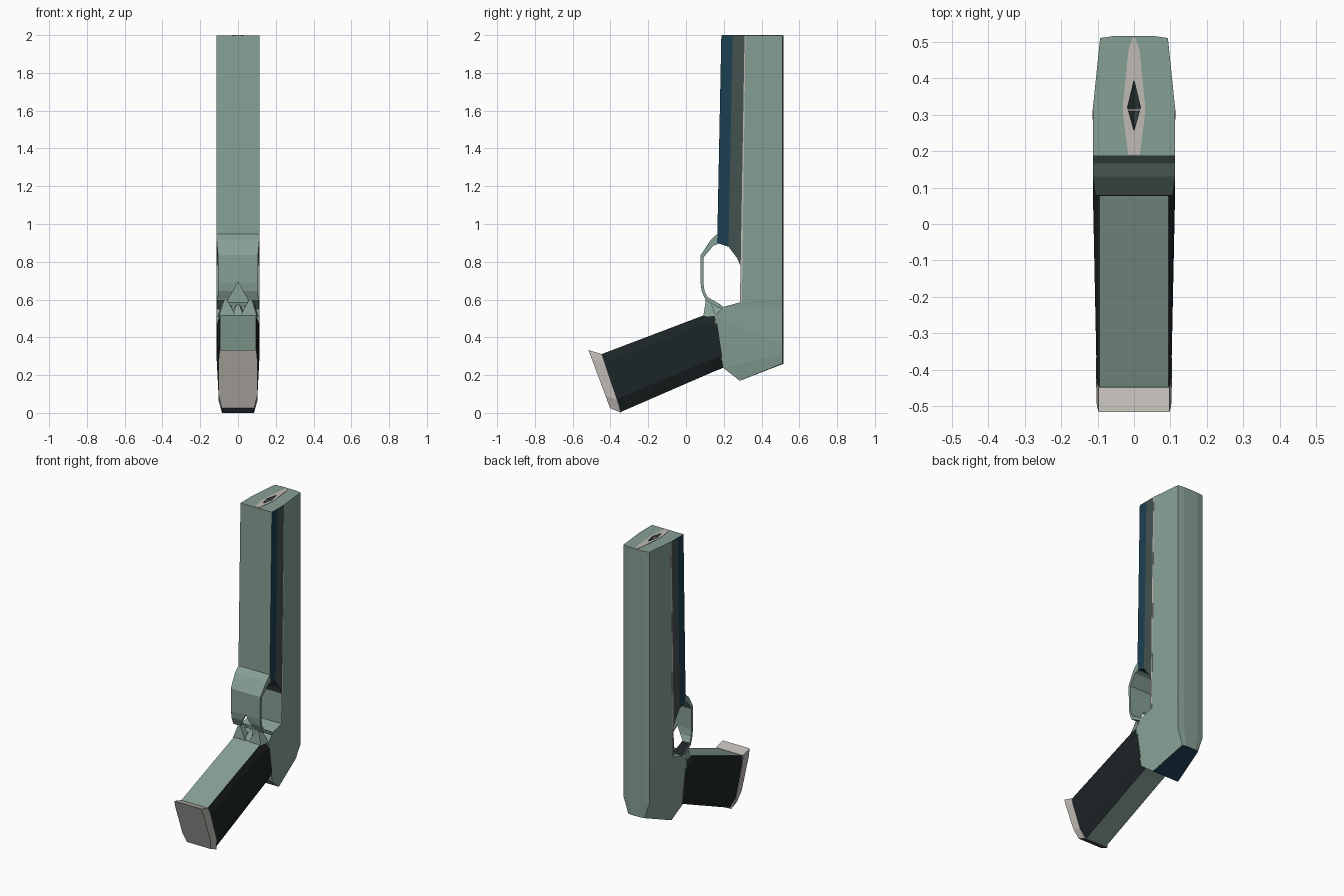
import bpy, bmesh
from mathutils import Vector

if "Cube" in bpy.data.objects:
    bpy.data.objects.remove(bpy.data.objects["Cube"])


def material(name, rgb):
    m = bpy.data.materials.new(name)
    m.diffuse_color = (*rgb, 1)
    m.use_nodes = True
    m.node_tree.nodes["Principled BSDF"].inputs["Base Color"].default_value = m.diffuse_color
    return m


GREEN = material("sage", (0.24, 0.35, 0.30))
GREY = material("slate", (0.055, 0.085, 0.08))
NAVY = material("navy", (0.012, 0.05, 0.085))
BLACK = material("black", (0.012, 0.018, 0.019))
LIGHT = material("pale", (0.52, 0.49, 0.46))


def loft(name, rings, mats, pick=None):
    """Skin closed rings of (x, y, z); pick(normal, centre) gives a material slot."""
    bm = bmesh.new()
    vs = [[bm.verts.new(p) for p in r] for r in rings]
    n = len(vs[0])
    for a, b in zip(vs, vs[1:]):
        for i in range(n):
            j = (i + 1) % n
            bm.faces.new((a[i], a[j], b[j], b[i]))
    bm.faces.new(vs[0])
    bm.faces.new(vs[-1][::-1])
    bmesh.ops.recalc_face_normals(bm, faces=bm.faces)
    bm.normal_update()
    if pick:
        for f in bm.faces:
            f.material_index = pick(f.normal, f.calc_center_median())
    me = bpy.data.meshes.new(name)
    bm.to_mesh(me)
    bm.free()
    for m in mats:
        me.materials.append(m)
    ob = bpy.data.objects.new(name, me)
    bpy.context.collection.objects.link(ob)
    return ob


def prism(name, profile, w, mats, pick=None):
    """Side profile (y, z) pulled across the width."""
    return loft(name, [[(x, y, z) for y, z in profile] for x in (-w, w)], mats, pick)


def mirrored(ob):
    mod = ob.modifiers.new("mirror", 'MIRROR')
    mod.use_clip = True
    return ob


# Slide and rear frame: trapezoid with a slight crown, lofted downward
def body_ring(f, b, wf=0.113, wb=0.093):
    (fy, fz), (by, bz) = f, b
    half = [(wf, fy, fz), (wb, by - 0.006, bz), (wb * 0.55, by, bz)]
    return half + [(-x, y, z) for x, y, z in reversed(half)]


slide = loft("slide_and_frame", [
    body_ring((0.315, 1.998), (0.516, 1.998)),
    body_ring((0.285, 0.585), (0.516, 0.60)),
    body_ring((0.195, 0.56), (0.516, 0.56)),
    body_ring((0.15, 0.51), (0.516, 0.36)),
    body_ring((0.195, 0.24), (0.516, 0.31), 0.110, 0.075),
    body_ring((0.285, 0.17), (0.516, 0.26), 0.095, 0.06),
], [GREEN, NAVY], lambda n, c: 1 if n.z < -0.85 else 0)

# Under-barrel rail in two coloured bands
rail = prism("lower_rail", [(0.187, 1.998), (0.247, 1.998), (0.225, 0.88), (0.165, 0.90)],
             0.113, [NAVY, GREEN],
             lambda n, c: 1 if n.y < -0.5 or n.z > 0.9 else 0)
band = prism("upper_rail", [(0.247, 1.998), (0.315, 1.998), (0.298, 0.76),
                            (0.27, 0.82), (0.225, 0.88)],
             0.113, [GREY, GREEN], lambda n, c: 1 if n.z > 0.9 else 0)
prism("seam_strip", [(0.286, 0.585), (0.296, 0.585), (0.315, 1.997), (0.310, 1.997)],
      0.1136, [LIGHT])

# Muzzle inlay with a diamond-shaped bore
half = [(0.016, 0.19), (0.03, 0.30), (0.03, 0.33), (0.015, 0.48), (0.003, 0.512)]
outline = half + [(-x, y) for x, y in reversed(half)]
inlay = loft("muzzle_inlay", [[(x, y, z) for x, y in outline] for z in (1.99, 2.0)], [LIGHT])


def diamond(s, z):
    return [(x * s, 0.32 + y * s, z)
            for x, y in ((0, 0.075), (0.018, 0), (0, -0.065), (-0.018, 0))]


cutter = loft("bore_cutter", [diamond(1.0, 2.02), diamond(1.0, 1.998), diamond(0.1, 1.93)], [GREY])
cutter.hide_render = True
cutter.display_type = 'WIRE'
for ob in (slide, band, inlay):
    mod = ob.modifiers.new("bore", 'BOOLEAN')
    mod.operation = 'DIFFERENCE'
    mod.solver = 'EXACT'
    mod.object = cutter
    mod.material_mode = 'TRANSFER'


# Grip: green front and back straps with black side panels
def grip_ring(front, back, w, wf, wb):
    f, b = Vector(front), Vector(back)
    half = [(x, *f.lerp(b, t)) for x, t in ((wf, 0), (w, 0.15), (w, 0.78), (wb, 1))]
    return half + [(-x, y, z) for x, y, z in reversed(half)]


loft("grip", [
    grip_ring((-0.45, 0.31), (-0.345, 0.005), 0.102, 0.095, 0.075),
    grip_ring((0.09, 0.515), (0.15, 0.22), 0.113, 0.095, 0.075),
    grip_ring((0.16, 0.51), (0.20, 0.24), 0.113, 0.095, 0.075),
], [BLACK, GREEN], lambda n, c: 1 if abs(n.x) < 0.3 else 0)

loft("magazine_base", [
    grip_ring((-0.516, 0.332), (-0.402, 0.025), 0.102, 0.097, 0.085),
    grip_ring((-0.448, 0.312), (-0.343, 0.0), 0.104, 0.097, 0.085),
], [LIGHT, GREY], lambda n, c: 1 if n.z < -0.7 else 0)


# Trigger guard: wide bent plate
def strip_ring(outer, inner, x0, x1):
    return [(x0, *outer), (x1, *outer), (x1, *inner), (x0, *inner)]


path = [((0.168, 0.95), (0.172, 0.895), 0.113), ((0.13, 0.915), (0.145, 0.885), 0.113),
        ((0.078, 0.835), (0.094, 0.825), 0.106), ((0.077, 0.69), (0.092, 0.69), 0.104)]
loft("trigger_guard", [strip_ring(o, i, -w, w) for o, i, w in path], [GREEN])

# Lower guard legs, leaving a pointed notch between them
mirrored(loft("guard_leg", [
    strip_ring((0.077, 0.69), (0.092, 0.69), 0.002, 0.104),
    strip_ring((0.083, 0.645), (0.098, 0.645), 0.026, 0.105),
    strip_ring((0.105, 0.595), (0.115, 0.612), 0.055, 0.108),
    strip_ring((0.165, 0.56), (0.172, 0.58), 0.05, 0.112),
    strip_ring((0.20, 0.545), (0.20, 0.56), 0.03, 0.112),
], [GREEN, BLACK], lambda n, c: 1 if n.z > 0.5 and c.z < 0.62 else 0))

# Faceted spurs joining the guard to the grip
mirrored(loft("guard_spur", [
    [(0.012, 0.092, 0.512), (0.10, 0.092, 0.512), (0.108, 0.16, 0.51), (0.012, 0.16, 0.51)],
    [(0.058, 0.105, 0.60), (0.072, 0.105, 0.60), (0.085, 0.13, 0.59), (0.055, 0.13, 0.59)],
], [GREEN]))
loft("centre_spur", [
    [(-0.03, 0.10, 0.513), (0.03, 0.10, 0.513), (0.05, 0.19, 0.53), (-0.05, 0.19, 0.53)],
    [(-0.006, 0.14, 0.575), (0.006, 0.14, 0.575), (0.02, 0.20, 0.56), (-0.02, 0.20, 0.56)],
], [GREEN])
